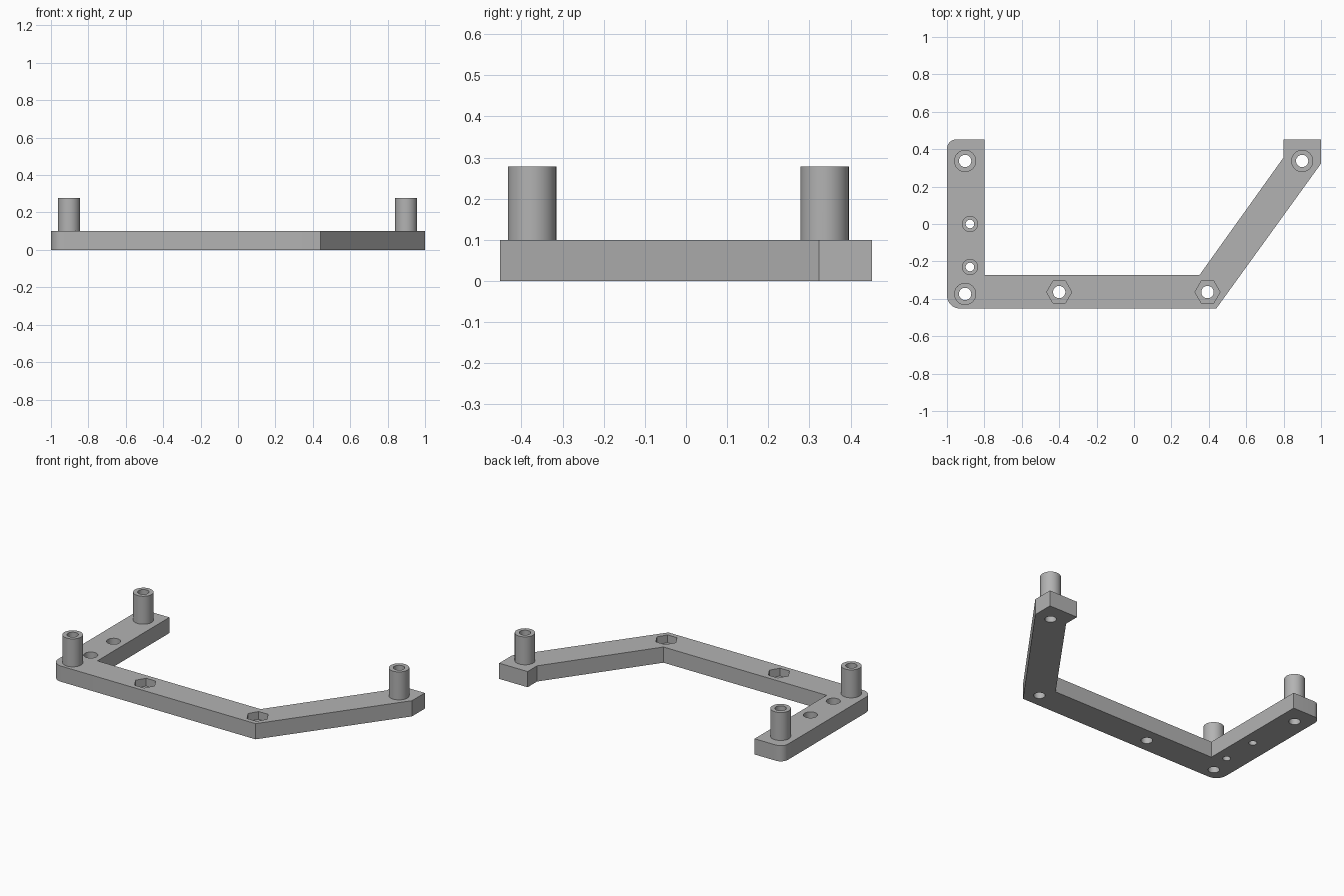
import bpy, bmesh, math

if "Cube" in bpy.data.objects:
    bpy.data.objects.remove(bpy.data.objects["Cube"])

grey = bpy.data.materials.new("plain grey")
grey.diffuse_color = (0.45, 0.45, 0.45, 1)
grey.use_nodes = True
grey.node_tree.nodes["Principled BSDF"].inputs["Base Color"].default_value = grey.diffuse_color


def prism(name, points, z0, z1):
    """Extrude a flat outline between two heights."""
    bm = bmesh.new()
    base = bm.faces.new([bm.verts.new((x, y, z0)) for x, y in points])
    top = bmesh.ops.extrude_face_region(bm, geom=[base])["geom"]
    bmesh.ops.translate(bm, vec=(0, 0, z1 - z0),
                        verts=[v for v in top if isinstance(v, bmesh.types.BMVert)])
    bmesh.ops.recalc_face_normals(bm, faces=bm.faces)
    mesh = bpy.data.meshes.new(name)
    bm.to_mesh(mesh)
    bm.free()
    mesh.materials.append(grey)
    ob = bpy.data.objects.new(name, mesh)
    bpy.context.collection.objects.link(ob)
    return ob


def arc(cx, cy, r, a0, a1, n):
    return [(cx + r * math.cos(math.radians(a0 + (a1 - a0) * i / n)),
             cy + r * math.sin(math.radians(a0 + (a1 - a0) * i / n))) for i in range(n + 1)]


def ring(cx, cy, r, n=32):
    return arc(cx, cy, r, 0, 360, n)[:-1]


# Bent bracket plate with two rounded corners on the left arm
T, Y = 0.1, 0.452
outline = arc(-0.93, -Y + 0.07, 0.07, 180, 270, 8)
outline += [(0.44, -Y), (1, 0.323), (1, Y), (0.8, Y), (0.8, 0.356),
            (0.35, -0.273), (-0.8, -0.273), (-0.8, Y)]
outline += arc(-0.95, Y - 0.05, 0.05, 90, 180, 8)
bracket = prism("bracket", outline, 0, T)

adds, cuts = [], []
# Hollow standoffs
for x, y in [(-0.903, 0.337), (-0.903, -0.374), (0.899, 0.337)]:
    adds.append(prism("standoff", ring(x, y, 0.059), 0.05, 0.278))
    cuts.append(prism("standoff_bore", ring(x, y, 0.033), -0.1, 0.4))
# Hexagonal nut pockets with through holes
for x in (-0.4, 0.393):
    cuts.append(prism("nut_pocket", ring(x, -0.364, 0.067, 6), 0.05, 0.2))
    cuts.append(prism("nut_bore", ring(x, -0.364, 0.033), -0.1, 0.15))
# Counterbored screw holes
for y in (0.0, -0.23):
    cuts.append(prism("screw_head_pocket", ring(-0.877, y, 0.041), 0.05, 0.2))
    cuts.append(prism("screw_bore", ring(-0.877, y, 0.023), -0.1, 0.15))

# Join the standoffs, then drill everything
bpy.context.view_layer.objects.active = bracket
bracket.select_set(True)
for tool, op in [(o, "UNION") for o in adds] + [(o, "DIFFERENCE") for o in cuts]:
    mod = bracket.modifiers.new(tool.name, "BOOLEAN")
    mod.operation, mod.solver, mod.object = op, "EXACT", tool
    bpy.ops.object.modifier_apply(modifier=mod.name)
    bpy.data.objects.remove(tool)
bpy.ops.object.shade_smooth_by_angle(angle=math.radians(30))
